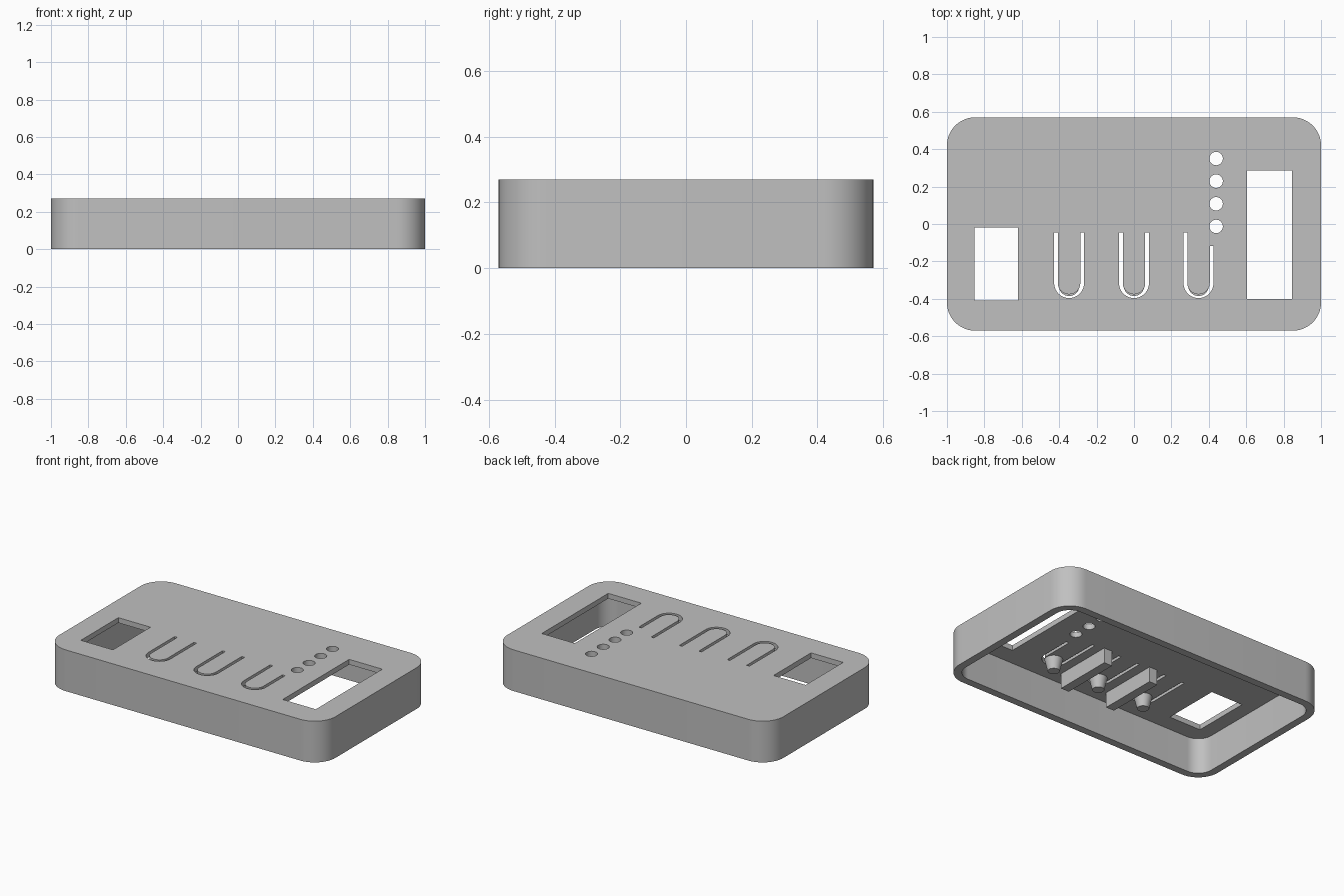
import bpy
import bmesh
from math import cos, sin, pi, radians

cube = bpy.data.objects.get("Cube")
if cube:
    bpy.data.objects.remove(cube, do_unlink=True)

TOP, CEILING, WALL = 0.27, 0.236, 0.05
HALF_X, HALF_Y, CORNER = 1.0, 0.57, 0.15

grey = bpy.data.materials.new("light grey plastic")
grey.use_nodes = True
colour = (0.53, 0.53, 0.53, 1)
grey.diffuse_color = colour
grey.node_tree.nodes["Principled BSDF"].inputs["Base Color"].default_value = colour


def arc(cx, cy, r, start, end, steps):
    """Points along a circular arc, angles in degrees."""
    angles = [radians(start + (end - start) * i / steps) for i in range(steps + 1)]
    return [(cx + r * cos(a), cy + r * sin(a)) for a in angles]


def rounded_rectangle(hx, hy, r):
    points = []
    for i, (sx, sy) in enumerate([(1, 1), (-1, 1), (-1, -1), (1, -1)]):
        points += arc(sx * (hx - r), sy * (hy - r), r, 90 * i, 90 * i + 90, 12)
    return points


def rectangle(x0, x1, y0, y1):
    return [(x0, y0), (x1, y0), (x1, y1), (x0, y1)]


def u_slot(x, left_end, right_end):
    """Outline of a U-shaped slot, open towards the back."""
    y = -0.316
    outer = arc(x, y, 0.08, 180, 360, 20)
    inner = arc(x, y, 0.06, 360, 180, 20)
    return ([(x - 0.08, left_end)] + outer + [(x + 0.08, right_end), (x + 0.06, right_end)]
            + inner + [(x - 0.06, left_end)])


def prism(name, outline, z0, z1):
    """Extrude a flat outline between two heights."""
    bm = bmesh.new()
    face = bm.faces.new([bm.verts.new((x, y, z0)) for x, y in outline])
    ext = bmesh.ops.extrude_face_region(bm, geom=[face])["geom"]
    for v in ext:
        if isinstance(v, bmesh.types.BMVert):
            v.co.z = z1
    bmesh.ops.recalc_face_normals(bm, faces=bm.faces)
    mesh = bpy.data.meshes.new(name)
    bm.to_mesh(mesh)
    bm.free()
    mesh.materials.append(grey)
    obj = bpy.data.objects.new(name, mesh)
    bpy.context.collection.objects.link(obj)
    return obj


def cut(target, outline, z0=CEILING - 0.05, z1=TOP + 0.05):
    """Subtract a prism from the target and discard the cutter."""
    cutter = prism("cutter", outline, z0, z1)
    cutter.hide_render = True
    mod = target.modifiers.new("cut", 'BOOLEAN')
    mod.operation = 'DIFFERENCE'
    mod.solver = 'EXACT'
    mod.object = cutter
    bpy.context.view_layer.objects.active = target
    bpy.ops.object.modifier_apply(modifier=mod.name)
    bpy.data.objects.remove(cutter, do_unlink=True)


def smooth(obj):
    bpy.ops.object.select_all(action='DESELECT')
    obj.select_set(True)
    bpy.context.view_layer.objects.active = obj
    bpy.ops.object.shade_smooth_by_angle(angle=radians(30))


# Hollow case, open underneath
case = prism("case", rounded_rectangle(HALF_X, HALF_Y, CORNER), 0, TOP)
cut(case, rounded_rectangle(HALF_X - WALL, HALF_Y - WALL, CORNER - WALL), -0.1, CEILING)

# Display window and square window
cut(case, rectangle(0.605, 0.845, -0.402, 0.286))
cut(case, rectangle(-0.853, -0.62, -0.408, -0.02))

# Row of indicator holes
for i in range(4):
    cut(case, arc(0.439, 0.35 - 0.121 * i, 0.036, 0, 348.75, 31))

# Slots that free three flexible buttons; the last has a shorter leg
BUTTONS = (-0.347, 0, 0.345)
for x in BUTTONS:
    cut(case, u_slot(x, -0.046, -0.118 if x > 0.1 else -0.046))
smooth(case)

# Tapered pegs under the buttons
for i, x in enumerate(BUTTONS):
    depth = 0.08
    bpy.ops.mesh.primitive_cone_add(vertices=32, radius1=0.036, radius2=0.055, depth=depth,
                                    location=(x, -0.33, CEILING + 0.002 - depth / 2))
    peg = bpy.context.object
    peg.name = f"button_peg_{i + 1}"
    peg.data.materials.append(grey)
    smooth(peg)

# Dividers between the buttons
for side, x in (("right", -0.175), ("left", 0.175)):
    prism(f"{side}_divider", rectangle(x - 0.03, x + 0.03, -0.43, -0.03), CEILING - 0.1, CEILING + 0.002)
